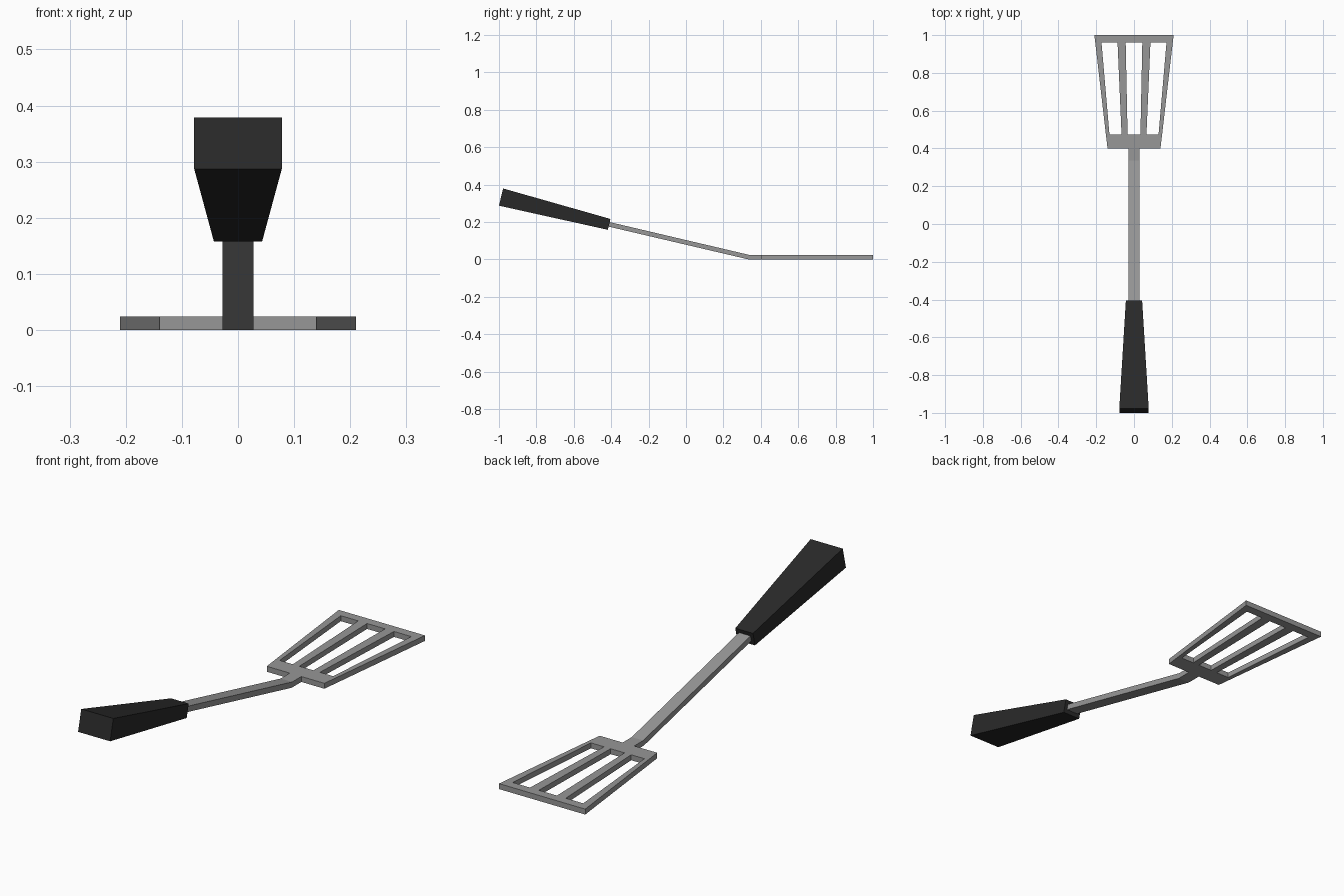
import bpy, bmesh

if "Cube" in bpy.data.objects:
    bpy.data.objects.remove(bpy.data.objects["Cube"])


def material(name, rgb):
    m = bpy.data.materials.new(name)
    m.diffuse_color = (*rgb, 1)
    m.use_nodes = True
    m.node_tree.nodes["Principled BSDF"].inputs["Base Color"].default_value = m.diffuse_color
    return m


def finish(name, bm, mat):
    bmesh.ops.recalc_face_normals(bm, faces=bm.faces)
    me = bpy.data.meshes.new(name)
    bm.to_mesh(me)
    bm.free()
    me.materials.append(mat)
    ob = bpy.data.objects.new(name, me)
    bpy.context.collection.objects.link(ob)
    return ob


def loft(name, sections, mat):
    """Rectangular sections: (half width, (y, z) bottom, (y, z) top)."""
    bm = bmesh.new()
    rings = [[bm.verts.new(p) for p in ((-w, *b), (w, *b), (w, *t), (-w, *t))]
             for w, b, t in sections]
    for a, b in zip(rings, rings[1:]):
        for i in range(4):
            j = (i + 1) % 4
            bm.faces.new((a[i], a[j], b[j], b[i]))
    bm.faces.new(rings[0])
    bm.faces.new(rings[-1])
    return finish(name, bm, mat)


steel = material("grey steel", (0.31, 0.31, 0.31))
black = material("black plastic", (0.022, 0.022, 0.022))
T = 0.024  # metal thickness

# Slotted blade: a tapered grid with three open cells, extruded upward
rows = [(0.40, (0.140, 0.124, 0.063, 0.033)),
        (0.475, (0.149, 0.130, 0.066, 0.034)),
        (0.96, (0.205, 0.172, 0.087, 0.044)),
        (1.00, (0.210, 0.175, 0.089, 0.045))]
bm = bmesh.new()
grid = [[bm.verts.new((x, y, 0)) for x in [-h for h in half] + list(half[::-1])]
        for y, half in rows]
for r in range(3):
    for c in range(7):
        if r == 1 and c in (1, 3, 5):
            continue
        bm.faces.new((grid[r][c], grid[r][c + 1], grid[r + 1][c + 1], grid[r + 1][c]))
ext = bmesh.ops.extrude_face_region(bm, geom=bm.faces[:], use_keep_orig=True)
bmesh.ops.translate(bm, vec=(0, 0, T),
                    verts=[g for g in ext["geom"] if isinstance(g, bmesh.types.BMVert)])
finish("slotted_blade", bm, steel)

# Bent shaft
W = 0.028
loft("shaft", [(W, (0.40, 0), (0.40, T)),
               (W, (0.333, 0), (0.337, T)),
               (W, (-0.418, 0.176), (-0.412, 0.200))], steel)

# Tapered handle
loft("handle", [(0.043, (-0.418, 0.158), (-0.404, 0.216)),
                (0.078, (-1.0, 0.287), (-0.978, 0.379))], black)
